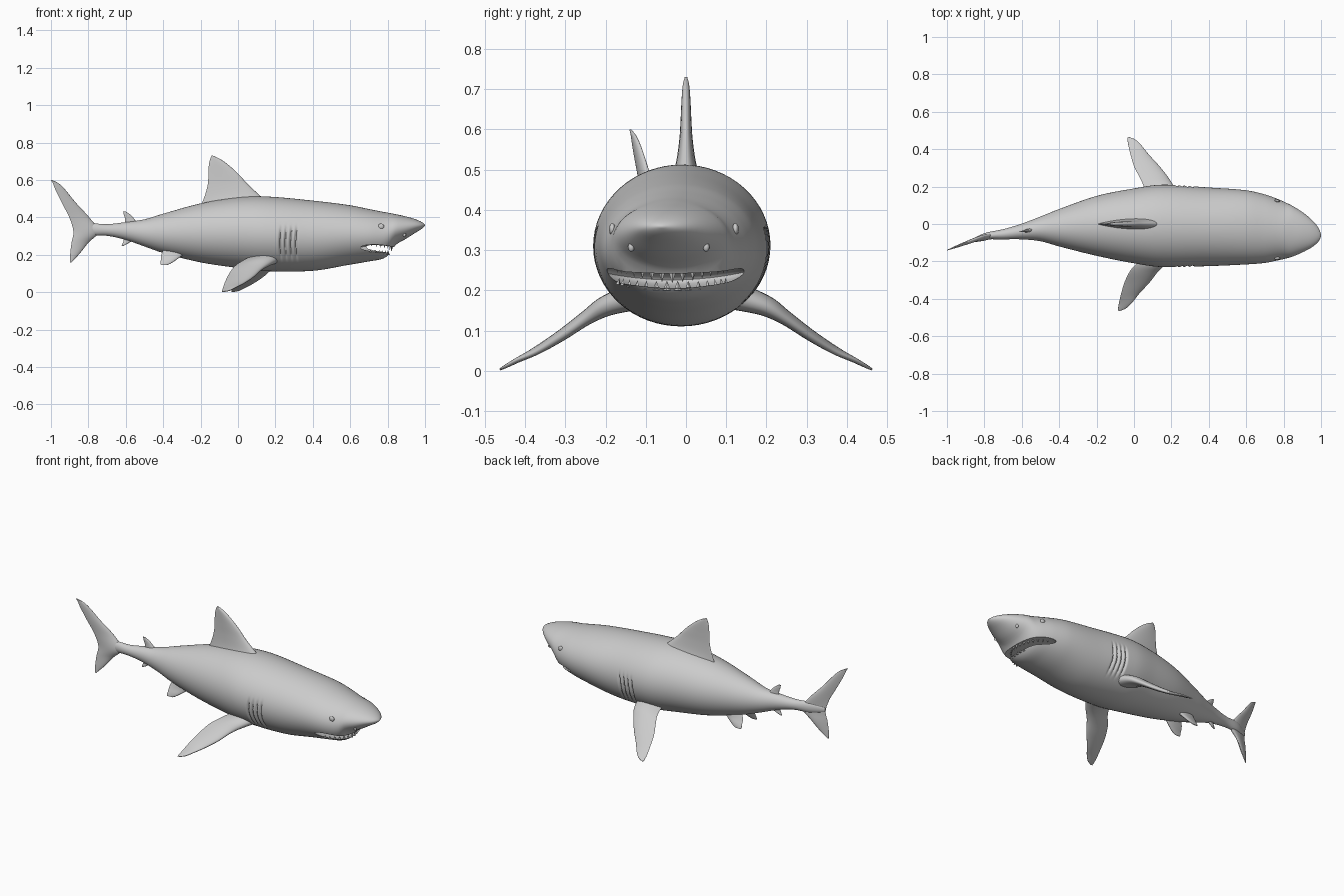
import bpy, bmesh, math
from mathutils import Vector as V

if "Cube" in bpy.data.objects:
    bpy.data.objects.remove(bpy.data.objects["Cube"])

skin = bpy.data.materials.new("shark grey")
skin.diffuse_color = (0.6, 0.6, 0.6, 1)
skin.use_nodes = True
skin.node_tree.nodes["Principled BSDF"].inputs["Base Color"].default_value = skin.diffuse_color


def finish(name, bm, angle=40):
    bmesh.ops.recalc_face_normals(bm, faces=bm.faces)
    me = bpy.data.meshes.new(name)
    bm.to_mesh(me)
    bm.free()
    me.materials.append(skin)
    ob = bpy.data.objects.new(name, me)
    bpy.context.collection.objects.link(ob)
    smooth(ob, angle)
    return ob


def smooth(ob, angle):
    bpy.ops.object.select_all(action='DESELECT')
    ob.select_set(True)
    bpy.context.view_layer.objects.active = ob
    bpy.ops.object.shade_smooth_by_angle(angle=math.radians(angle))


def loft(name, rings, angle=40):
    bm = bmesh.new()
    vs = [[bm.verts.new(p) for p in r] for r in rings]
    n = len(vs[0])
    for a, b in zip(vs, vs[1:]):
        for i in range(n):
            j = (i + 1) % n
            bm.faces.new((a[i], a[j], b[j], b[i]))
    bm.faces.new(vs[0])
    bm.faces.new(vs[-1])
    return finish(name, bm, angle)


def curve(rows, x):
    """Smooth interpolation of table rows keyed by their first value."""
    i = 0
    while i < len(rows) - 2 and x > rows[i + 1][0]:
        i += 1
    a, b = rows[i], rows[i + 1]
    p, q = rows[max(i - 1, 0)], rows[min(i + 2, len(rows) - 1)]
    h = b[0] - a[0]
    t = min(max((x - a[0]) / h, 0), 1)
    out = []
    for k in range(1, len(a)):
        ma = (b[k] - p[k]) / (b[0] - p[0]) * h
        mb = (q[k] - a[k]) / (q[0] - a[0]) * h
        out.append((2*t**3 - 3*t*t + 1) * a[k] + (t**3 - 2*t*t + t) * ma
                   + (3*t*t - 2*t**3) * b[k] + (t**3 - t*t) * mb)
    return out


# Body stations: x, top z, bottom z, centre y, half width
BODY = [
    (-.88, .345, .32, -.093, .004), (-.80, .368, .305, -.066, .017),
    (-.70, .364, .302, -.055, .027), (-.60, .375, .28, -.040, .042),
    (-.50, .39, .245, -.026, .066), (-.40, .42, .21, -.02, .10),
    (-.20, .475, .16, -.01, .16), (0, .507, .13, -.01, .20),
    (.15, .512, .113, -.01, .22), (.40, .49, .115, -.015, .21),
    (.60, .465, .148, -.018, .198), (.70, .445, .165, -.025, .183),
    (.775, .43, .18, -.031, .162), (.81, .424, .205, -.035, .150),
    (.84, .418, .25, -.038, .139), (.90, .405, .287, -.044, .108),
    (.95, .39, .319, -.051, .074), (.98, .377, .337, -.056, .045),
    (.995, .367, .35, -.059, .02), (1.0, .361, .357, -.06, .004)]
GILLS = (.225, .253, .281, .309)


def body_ring(x, n=64):
    top, bot, yc, w = curve(BODY, x)
    mid, h = (top + bot) / 2, (top - bot) / 2
    ring = []
    for i in range(n):
        a = 2 * math.pi * i / n
        y, z = w * math.cos(a), mid + h * math.sin(a)
        # gill slits pressed into the flanks
        fade = max(0, min(1, (z - .17) / .03, (.35 - z) / .03))
        lean = x - .12 * (z - .26) ** 2 * 10
        dent = sum(math.exp(-((lean - g) / .006) ** 2) for g in GILLS)
        k = 1 - .055 * dent * fade
        ring.append((x, yc + y * k, z))
    return ring


xs = [-.88 + .02 * i for i in range(54)] + [.196 + .004 * i for i in range(37)]
xs += [.36 + .015 * i for i in range(42)] + [.985, .99, .995, .998, 1.0]
body = loft("body", [body_ring(x) for x in sorted(set(round(v, 4) for v in xs))])

# Mouth opening: a flat curved lens cut from the head
bm = bmesh.new()
bmesh.ops.create_uvsphere(bm, u_segments=48, v_segments=16, radius=1)
for v in bm.verts:
    x, y, z = v.co
    v.co = (.725 + .14 * x, -.033 + .185 * y, .247 - .021 * (1 - y * y) + .026 * z)
cutter = finish("mouth_cutter", bm)
cutter.hide_render = True
cutter.hide_viewport = False
mod = body.modifiers.new("mouth", 'BOOLEAN')
mod.operation, mod.solver, mod.object = 'DIFFERENCE', 'EXACT', cutter
bpy.context.view_layer.objects.active = body
bpy.ops.object.modifier_apply(modifier=mod.name)
bpy.data.objects.remove(cutter)
smooth(body, 40)


# Teeth: rows of flattened cones along the jaw arcs
def teeth(name, count, rx, ry, z, height, width):
    bm = bmesh.new()
    for i in range(count):
        t = math.radians(-72 + 144 * i / (count - 1))
        c = V((.665 + rx * math.cos(t), -.034 + ry * math.sin(t),
               z + .017 * math.sin(t) ** 2))
        side = V((-rx * math.sin(t), ry * math.cos(t), 0)).normalized()
        out = V((side.y, -side.x, 0))
        s = 1 - .35 * abs(math.sin(t))
        base = [bm.verts.new(c + side * a * width * s + out * b * .006)
                for a, b in ((-1, 0), (0, 1), (1, 0), (0, -1))]
        tip = bm.verts.new(c + V((0, 0, height * s)) - out * .004)
        bm.faces.new(base)
        for k in range(4):
            bm.faces.new((base[k], base[(k + 1) % 4], tip))
    finish(name, bm, 20)


teeth("upper_teeth", 15, .160, .148, .252, -.034, .0115)
teeth("lower_teeth", 14, .142, .142, .199, .026, .0105)


# Fins: stations of (leading point, trailing point, thickness)
def fin(name, stations, normal, n=14, steps=5):
    rows = [(i, *a, *b, t) for i, (a, b, t) in enumerate(stations)]
    total = (len(rows) - 1) * steps
    normal = V(normal).normalized()
    rings = []
    for s in range(total + 1):
        r = curve(rows, s / steps)
        lead, trail, t = V(r[:3]), V(r[3:6]), max(r[6], .001)
        ring = []
        for i in range(2 * n):
            a = math.pi * i / n
            u = (1 - math.cos(a)) / 2
            off = 1.3 * t * math.sqrt(u) * (1 - u) + .0008
            ring.append(lead.lerp(trail, u) + normal * off * (1 if i < n else -1))
        rings.append(ring)
    loft(name, rings, 60)


def upright(name, rows, y_of):
    fin(name, [((a, y_of(a), z), (b, y_of(b), z), t) for z, a, b, t in rows], (0, 1, 0))


def tail_y(x):
    return -.065 + (x + .8) * .375 if x < -.8 else curve(BODY, x)[2]


upright("dorsal_fin", [
    (.46, .18, -.20, .085), (.515, .12, -.178, .05), (.575, .055, -.162, .032),
    (.63, .005, -.158, .025), (.68, -.05, -.156, .02), (.712, -.095, -.149, .014),
    (.73, -.133, -.141, .005)], lambda x: 0.0)
upright("tail_fin", [
    (.16, -.891, -.897, .003), (.205, -.848, -.897, .012), (.265, -.80, -.89, .02),
    (.325, -.745, -.88, .03), (.40, -.795, -.902, .024), (.48, -.868, -.943, .018),
    (.55, -.925, -.977, .012), (.583, -.96, -.99, .007), (.60, -.994, -1.0, .003)], tail_y)
upright("second_dorsal_fin", [
    (.36, -.53, -.605, .02), (.39, -.553, -.603, .014), (.413, -.573, -.61, .01),
    (.433, -.602, -.614, .003)], tail_y)
upright("anal_fin", [
    (.30, -.53, -.61, .02), (.275, -.565, -.612, .014), (.26, -.59, -.618, .01),
    (.248, -.612, -.622, .003)], tail_y)

# Paired fins; the right pectoral sweeps slightly further back
for side, label in ((1, "left"), (-1, "right")):
    push = 0 if side > 0 else -.05
    rows = [(.13, .185, .235, .065, .07), (.20, .162, .212, .052, .05),
            (.25, .132, .182, .03, .034), (.31, .09, .135, .0, .026),
            (.37, .053, .08, -.018, .018), (.42, .026, .04, -.03, .012),
            (.45, .01, .008, -.035, .007), (.463, .003, -.022, -.035, .003)]
    fin(label + "_pectoral_fin",
        [((a + push * min(1, (y - .13) / .12), side * y, z - .006 * (y < .4)),
          (b + push * min(1, (y - .13) / .12), side * y, z + .006 * (y < .4)), t)
         for y, z, a, b, t in rows], (0, side * .57, .82))
    fin(label + "_pelvic_fin",
        [((a, -.02 + side * y, z), (b, -.02 + side * y, z), t) for z, a, b, y, t in
         [(.25, -.25, -.39, .04, .04), (.20, -.295, -.41, .055, .022),
          (.17, -.335, -.413, .068, .014), (.155, -.358, -.415, .074, .008),
          (.146, -.378, -.412, .077, .003)]], (0, 1, side * .4))

    # Eyes and nostrils sit on the head surface
    for part, x, z, size in (("eye", .765, .352, (.016, .008, .015)),
                             ("nostril", .89, .308, (.008, .008, .012))):
        top, bot, yc, w = curve(BODY, x)
        f = (z - (top + bot) / 2) / ((top - bot) / 2)
        y = yc + side * w * math.sqrt(max(0, 1 - f * f))
        bm = bmesh.new()
        bmesh.ops.create_uvsphere(bm, u_segments=20, v_segments=12, radius=1)
        bmesh.ops.scale(bm, vec=size, verts=bm.verts)
        bmesh.ops.translate(bm, vec=(x, y, z), verts=bm.verts)
        finish(f"{label}_{part}", bm)
